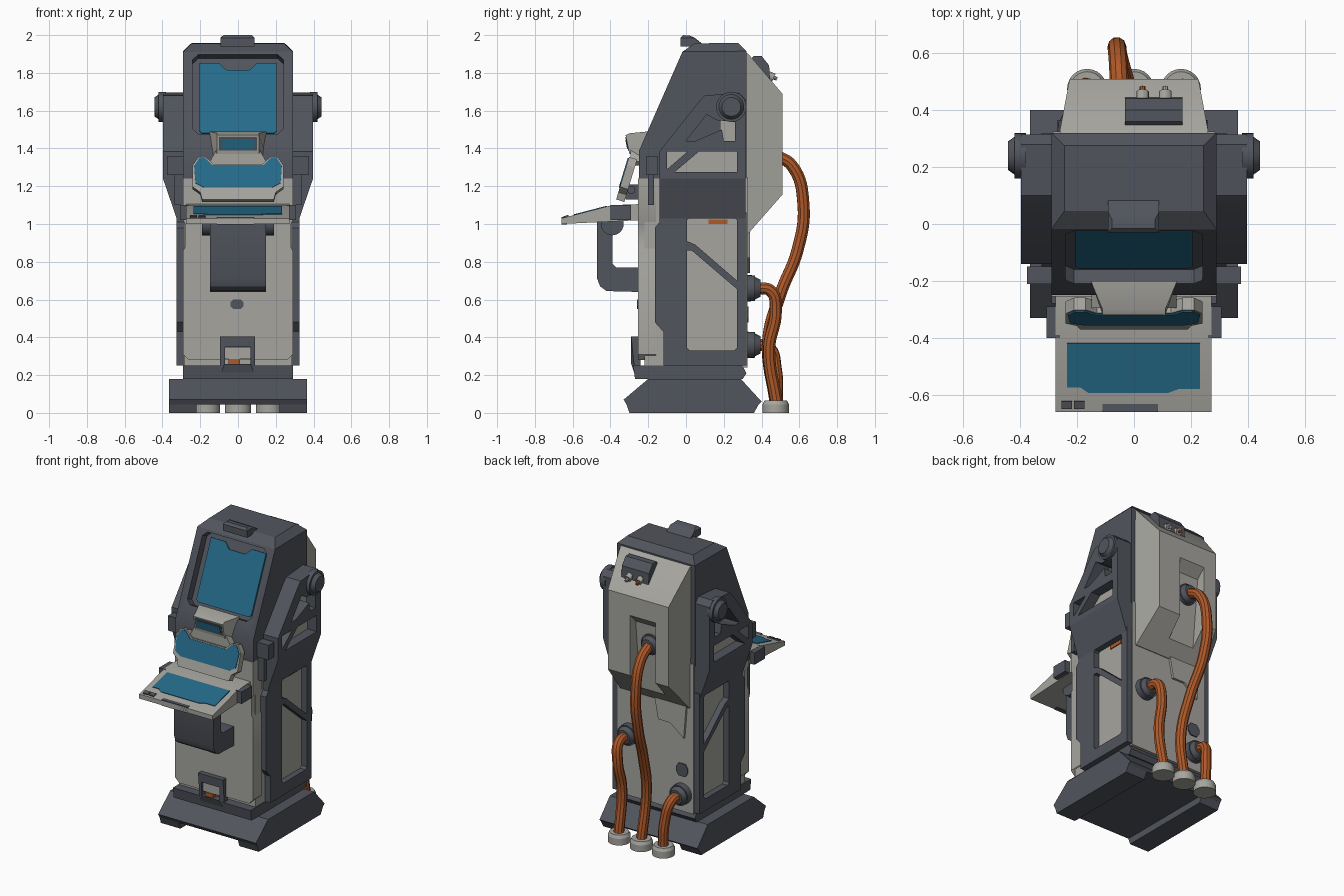
import bpy, bmesh, math
from mathutils import Matrix, Vector

if "Cube" in bpy.data.objects:
    bpy.data.objects.remove(bpy.data.objects["Cube"])


def mat(name, rgb):
    m = bpy.data.materials.new(name)
    m.diffuse_color = (*rgb, 1)
    m.use_nodes = True
    m.node_tree.nodes["Principled BSDF"].inputs["Base Color"].default_value = m.diffuse_color
    return m


DARK = mat("dark_grey", (0.082, 0.09, 0.108))
LIGHT = mat("warm_light_grey", (0.38, 0.375, 0.345))
BLUE = mat("screen_blue", (0.018, 0.145, 0.25))
ORANGE = mat("cable_orange", (0.43, 0.1, 0.022))


def frame(u, v, o=(0, 0, 0)):
    u, v = Vector(u).normalized(), Vector(v).normalized()
    m = Matrix((u, v, u.cross(v))).transposed().to_4x4()
    m.translation = o
    return m


SIDE = frame((0, 1, 0), (0, 0, 1))      # outline in y,z, depth along x
FRONT = frame((1, 0, 0), (0, 0, 1))     # outline in x,z, depth along -y
TOP = frame((1, 0, 0), (0, 1, 0))       # outline in x,y, depth along z


def finish(name, mesh, m):
    mesh.materials.clear()
    mesh.materials.append(m)
    ob = bpy.data.objects.new(name, mesh)
    bpy.context.collection.objects.link(ob)
    return ob


def bake(name, ob, m):
    """Replace an object by its evaluated mesh."""
    dg = bpy.context.evaluated_depsgraph_get()
    me = bpy.data.meshes.new_from_object(ob.evaluated_get(dg))
    bpy.data.objects.remove(ob)
    return finish(name, me, m)


def slab(name, pts, m, f, d0, d1, holes=(), move=None, bevel=None, width=0.03):
    """Extruded outline with holes; move shifts points, bevel picks edges."""
    c = bpy.data.curves.new(name, 'CURVE')
    c.dimensions, c.fill_mode, c.extrude = '2D', 'BOTH', abs(d1 - d0) / 2
    for loop in (pts, *holes):
        s = c.splines.new('POLY')
        s.points.add(len(loop) - 1)
        for p, q in zip(s.points, loop):
            p.co = (*q, 0, 1)
        s.use_cyclic_u = True
    ob = bpy.data.objects.new(name, c)
    bpy.context.collection.objects.link(ob)
    ob = bake(name, ob, m)
    bm = bmesh.new()
    bm.from_mesh(ob.data)
    bm.transform(f @ Matrix.Translation((0, 0, (d0 + d1) / 2)))
    bmesh.ops.remove_doubles(bm, verts=bm.verts, dist=1e-5)
    if not holes:
        bmesh.ops.dissolve_limit(bm, angle_limit=0.01, verts=bm.verts, edges=bm.edges)
    if move:
        for v in bm.verts:
            v.co = move(v.co)
    if bevel:
        es = [e for e in bm.edges if all(bevel(v.co) for v in e.verts)]
        bmesh.ops.bevel(bm, geom=es, offset=width, segments=1, affect='EDGES')
    bmesh.ops.recalc_face_normals(bm, faces=bm.faces)
    bm.to_mesh(ob.data)
    bm.free()
    return ob


def rect(a0, a1, b0, b1):
    return [(a0, b0), (a1, b0), (a1, b1), (a0, b1)]


def box(name, m, x, y, z):
    return slab(name, rect(*x, *y), m, TOP, *z)


def cyl(name, m, a, b, r1, r2=None, n=24):
    a, b = Vector(a), Vector(b)
    bm = bmesh.new()
    bmesh.ops.create_cone(bm, cap_ends=True, segments=n, radius1=r1,
                          radius2=r1 if r2 is None else r2, depth=(b - a).length)
    bm.transform(Matrix.Translation((a + b) / 2) @ (b - a).to_track_quat('Z', 'Y').to_matrix().to_4x4())
    me = bpy.data.meshes.new(name)
    bm.to_mesh(me)
    bm.free()
    return finish(name, me, m)


def cut(ob, cutter):
    mod = ob.modifiers.new("cut", 'BOOLEAN')
    mod.operation, mod.solver, mod.object = 'DIFFERENCE', 'EXACT', cutter
    ob = bake(ob.name, ob, ob.data.materials[0])
    bpy.data.objects.remove(cutter)
    return ob


def cable(name, pts):
    c = bpy.data.curves.new(name, 'CURVE')
    c.dimensions, c.bevel_depth, c.bevel_resolution, c.resolution_u = '3D', 0.033, 3, 8
    s = c.splines.new('BEZIER')
    s.bezier_points.add(len(pts) - 1)
    for p, q in zip(s.bezier_points, pts):
        p.co, p.handle_left_type, p.handle_right_type = q, 'AUTO', 'AUTO'
    ob = bpy.data.objects.new(name, c)
    bpy.context.collection.objects.link(ob)
    return bake(name, ob, ORANGE)


# Base, skids and plinth
slab("base", [(-.315, .045), (-.33, .07), (-.2, .18), (.29, .18), (.4, .06), (.385, .045)], DARK, SIDE, -.365, .365)
for s in (1, -1):
    slab("skid", [(-.3, 0), (-.315, .045), (.385, .045), (.36, 0)], DARK, SIDE, *sorted((s * .22, s * .365)))
slab("plinth", [(-.27, .18), (-.28, .25), (.3, .25), (.32, .21), (.3, .18)], DARK, SIDE, -.29, .29)

# Body with chamfered front panel
box("body", LIGHT, (-.285, .285), (-.22, .325), (.24, 1.25))
slab("front_panel", [(-.26, .28), (.26, .28), (.29, .31), (.29, .86), (.28, .88), (.28, 1.0), (.29, 1.02), (.29, 1.24),
     (-.29, 1.24), (-.29, 1.02), (-.28, 1.0), (-.28, .88), (-.29, .86), (-.29, .31)], LIGHT, FRONT, .16, .255)
octagon = [(-.035, -.01), (-.02, -.025), (.02, -.025), (.035, -.01), (.035, .01), (.02, .025), (-.02, .025), (-.035, .01)]
slab("front_vent", [(x - .005, z + .575) for x, z in octagon], DARK, FRONT, .25, .26)
slab("rear_vent", [(x * 1.2 - .2, z * 1.7 + .52) for x, z in octagon], DARK, FRONT, -.332, -.32)

# Lower front latch
latch = slab("latch", rect(-.095, .09, .2, .405), DARK, FRONT, .24, .29,
             holes=[rect(-.07, .065, .26, .35)], move=lambda c: Vector((c.x, c.y + (.02 if c.z < .25 and c.y < -.27 else 0), c.z)))
box("latch_plate", LIGHT, (-.07, .065), (-.275, -.25), (.285, .345))
box("latch_tag", ORANGE, (-.05, .01), (-.28, -.25), (.255, .285))

# Head with tilted screen recess
head = slab("head", [(-.25, 1.24), (.32, 1.24), (.32, 1.96), (0, 1.955), (-.02, 1.91), (-.25, 1.385)], DARK, SIDE,
            -.29, .29, bevel=lambda c: c.z > 1.94 and abs(c.x) > .28, width=.045)
tilt = frame((1, 0, 0), (0, .23, .525), (0, -.25, 1.385))
hole = [(-.21, .1), (.21, .1), (.24, .13), (.24, .53), (.21, .56), (-.21, .56), (-.24, .53), (-.24, .13)]
head = cut(head, slab("cutter", hole, DARK, tilt, -.055, .15))
slab("main_screen", [(-.19, .125), (.19, .125), (.205, .14), (.205, .53), (.1, .53), (.06, .49), (-.06, .49), (-.1, .53),
     (-.205, .53), (-.205, .14)], BLUE, tilt, -.06, -.047)
slab("head_handle", [(-.03, 1.94), (-.03, 2), (.03, 1.998), (.085, 1.955), (.085, 1.94)], DARK, SIDE, -.092, .088,
     bevel=lambda c: abs(c.x) > .08 and c.z > 1.99, width=.015)

# Side frames, shoulder arms, discs and clamps
for s in (1, -1):
    def span(a, b):
        return sorted((s * a, s * b))
    slab("side_frame", [(-.12, .25), (-.12, .43), (-.165, .48), (-.165, .98), (-.14, 1.01), (-.14, 1.06), (.32, 1.06), (.32, .25)],
         DARK, SIDE, *span(.28, .325),
         holes=[[(.005, .91), (.005, 1.02), (.015, 1.03), (.26, 1.03), (.27, 1.02), (.27, .70), (.05, .89)],
                [(.02, .33), (.005, .345), (.005, .86), (.03, .86), (.27, .655), (.27, .345), (.255, .33)]])
    slab("arm_taper", rect(-.14, .315, 1.03, 1.24), DARK, SIDE, *span(.27, .397),
         move=lambda c: Vector((s * .325 if c.z < 1.1 and abs(c.x) > .3 else c.x, c.y, c.z)))
    slab("shoulder_arm", [(-.14, 1.24), (-.14, 1.385), (.07, 1.65), (.1, 1.68), (.28, 1.695), (.315, 1.66), (.315, 1.24)],
         DARK, SIDE, *span(.28, .397),
         holes=[[(-.1, 1.29), (.01, 1.385), (-.1, 1.385)],
                [(-.06, 1.275), (.27, 1.275), (.27, 1.385), (.07, 1.385)],
                [(.0, 1.44), (.05, 1.44), (.19, 1.50), (.2, 1.44), (.26, 1.44), (.26, 1.54), (.16, 1.55), (.11, 1.58)]])
    box("arm_backing", LIGHT, span(.28, .33), (-.12, .29), (1.25, 1.41))
    box("arm_backing_upper", LIGHT, span(.28, .33), (.18, .28), (1.42, 1.56))
    cyl("shoulder_disc", DARK, (s * .38, .24, 1.62), (s * .42, .24, 1.62), .08, .08)
    cyl("disc_cap", DARK, (s * .42, .24, 1.62), (s * .443, .24, 1.62), .066, .05)
    box("clamp", DARK, span(.28, .375), (-.21, -.15), (1.26, 1.36))
    box("clamp_leg", DARK, span(.29, .335), (-.2, -.17), (1.1, 1.27))
box("side_label", ORANGE, (.28, .291), (.12, .22), (1.0, 1.025))

# Keyboard tray
slab("tray", [(-.66, 1.0), (-.66, 1.03), (-.39, 1.1), (-.25, 1.105), (-.25, 1.02)], LIGHT, SIDE, -.275, .272)
deck = frame((1, 0, 0), (0, .27, .07), (0, -.66, 1.03))
slab("tray_screen", [(-.235, .09), (-.19, .09), (-.16, .07), (.12, .07), (.16, .085), (.232, .085), (.232, .25), (-.235, .25)],
     BLUE, deck, -.002, .004)
for x in (-.255, -.21):
    slab("key", rect(x, x + .037, .012, .04), DARK, deck, -.002, .008)
box("tray_lip", DARK, (-.11, .085), (-.66, -.63), (.997, 1.037))
for s in (1, -1):
    box("tray_hinge", DARK, sorted((s * .26, s * .308)), (-.4, -.29), (1.02, 1.1))
    cyl("tray_pivot", DARK, (s * .14, -.39, 1.0), (s * .19, -.39, 1.0), .06)

# Support hook below the tray
slab("support_hook", [(-.47, 1.01), (-.47, .71), (-.455, .67), (-.42, .645), (-.24, .64), (-.24, .77), (-.37, .77),
     (-.39, .79), (-.39, 1.01)], DARK, SIDE, -.147, .147)

# Tilted middle screen on its pivot
mid = frame((1, 0, 0), (0, .07, .23), (0, -.37, 1.13))
half = [(.19, .0), (.2, .04), (.24, .07), (.24, .19), (.21, .235), (.17, .235), (.13, .195)]
slab("middle_screen_shell", half + [(-x, z) for x, z in reversed(half)], LIGHT, mid, -.045, 0)
half = [(.18, .065), (.225, .09), (.232, .185), (.205, .228), (.175, .228), (.135, .188)]
slab("middle_screen", half + [(-x, z) for x, z in reversed(half)], BLUE, mid, -.002, .005)
cyl("screen_pivot", DARK, (-.18, -.29, 1.18), (.18, -.29, 1.18), .022, n=16)
for x in (-.14, .08):
    box("pivot_bracket", DARK, (x, x + .06), (-.32, -.24), (1.13, 1.21))

# Small hooded display
slab("small_hood", [(-.3, 1.37), (-.32, 1.47), (-.3, 1.48), (-.2, 1.49), (-.2, 1.36)], LIGHT, SIDE, -.11, .11,
     move=lambda c: Vector((c.x * (1.38 if c.y > -.25 else 1), c.y, c.z)))
slab("hood_apron", [(-.11, 1.4), (-.15, 1.33), (-.13, 1.31), (.13, 1.31), (.15, 1.33), (.11, 1.4)], LIGHT, FRONT, .24, .295)
face = frame((1, 0, 0), (0, -.02, .1), (0, -.3, 1.37))
slab("small_bezel", rect(-.1, .1, .02, .092), DARK, face, -.002, .003)
slab("small_screen", rect(-.087, .087, .03, .08), BLUE, face, -.002, .006)

# Rear housing with cable channel
rear = slab("rear_housing", [(.31, 1.91), (.33, 1.9), (.51, 1.69), (.51, 1.155), (.33, .95), (.31, .95)], LIGHT, SIDE, -.26, .26,
            move=lambda c: Vector((c.x * (.87 if c.y > .4 else 1), c.y, c.z)))
rear = cut(rear, slab("cutter", [(.53, 1.58), (.45, 1.5), (.42, 1.2), (.4, .98), (.6, .98), (.6, 1.58)], LIGHT, SIDE, -.13, .06))
slab("rear_step", [(-.22, .74), (-.12, .82), (-.03, .82), (.0, .98), (-.24, .98)], LIGHT, FRONT, -.34, -.32)

# Rear control block with knobs
slab("control_block", [(.33, 1.86), (.36, 1.89), (.4, 1.89), (.44, 1.84), (.445, 1.76), (.36, 1.74)], DARK, SIDE, -.032, .17)
for x, m in ((.03, ORANGE), (.11, LIGHT)):
    cyl("knob", LIGHT, (x, .43, 1.79), (x, .465, 1.775), .022, n=12)
    cyl("knob_tip", m, (x, .46, 1.777), (x, .482, 1.768), .01, n=8)

# Sockets, cables and floor plugs
for x, y, z in ((-.05, .41, 1.37), (.19, .32, .66), (-.2, .32, .36)):
    cyl("socket", DARK, (x, y, z), (x, y + .045, z), .07, .068)
    cyl("socket_collar", DARK, (x, y + .045, z), (x, y + .075, z), .06, .045)
cable("long_cable", [(-.05, .46, 1.37), (-.055, .56, 1.31), (-.06, .622, 1.1), (-.055, .59, .86), (-.03, .5, .63),
                     (-.01, .435, .38), (0, .475, .05)])
cable("upper_cable", [(.19, .37, .66), (.188, .45, .645), (.178, .475, .54), (.17, .44, .34), (.165, .48, .05)])
cable("lower_cable", [(-.2, .37, .36), (-.195, .435, .35), (-.175, .475, .23), (-.165, .48, .05)])
for x in (-.165, 0, .165):
    cyl("floor_plug", LIGHT, (x, .475, 0), (x, .475, .045), .07)
    cyl("plug_rim", LIGHT, (x, .475, .045), (x, .475, .065), .07, .06)

# Smooth round parts, keep hard edges
bpy.ops.object.select_all(action='SELECT')
bpy.context.view_layer.objects.active = bpy.context.selected_objects[0]
bpy.ops.object.shade_smooth_by_angle(angle=math.radians(30))
